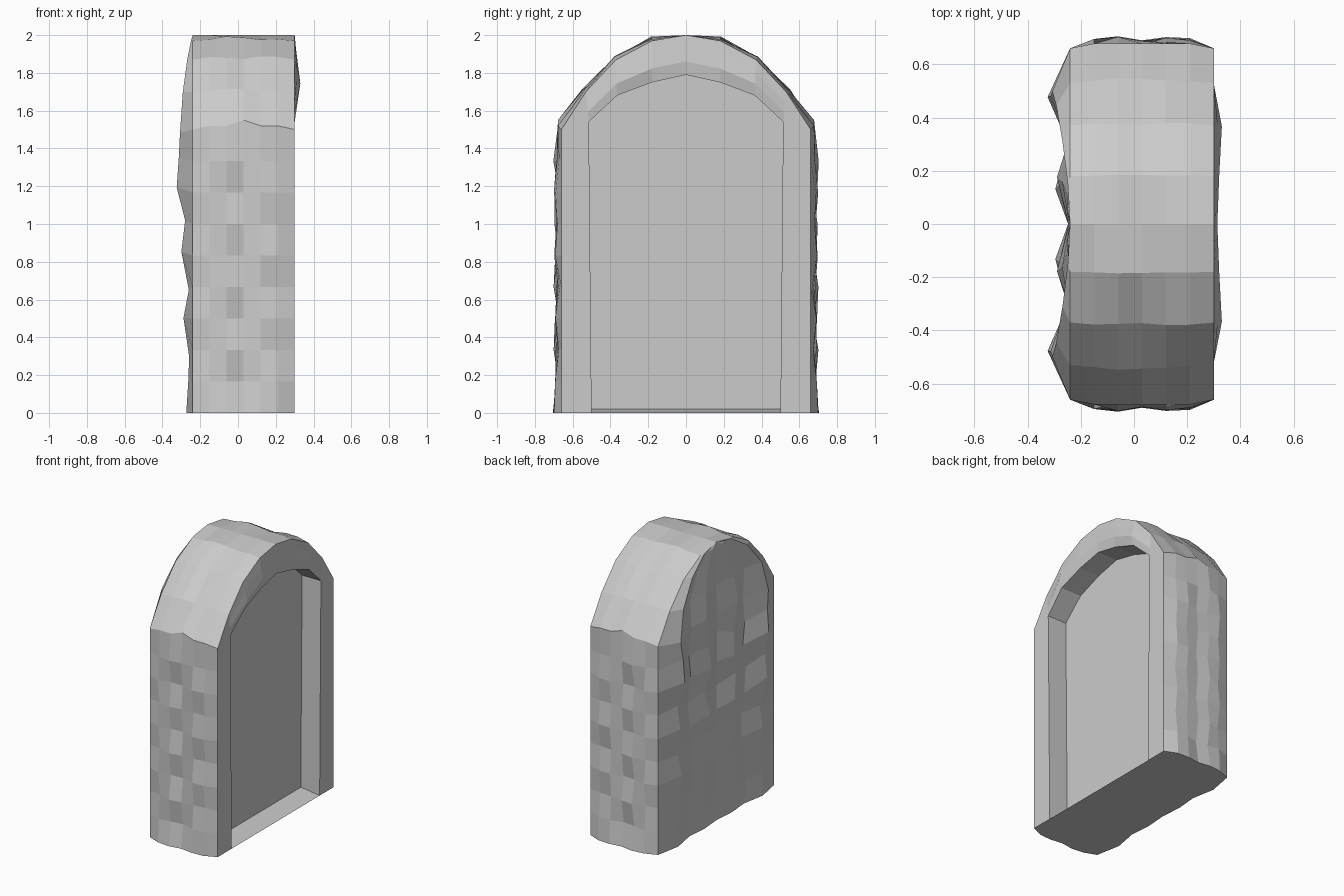
import bpy, bmesh, random
from mathutils import Vector

if "Cube" in bpy.data.objects:
    bpy.data.objects.remove(bpy.data.objects["Cube"])

random.seed(7)
BACK, FRONT, NICHE = -0.24, 0.30, 0.15
SIDE_ROWS = 9

bm = bmesh.new()
cache = {}


def vert(p):
    key = tuple(round(c, 4) for c in p)
    if key not in cache:
        cache[key] = bm.verts.new(key)
    return cache[key]


def face(points):
    vs = list(dict.fromkeys(vert(p) for p in points))
    if len(vs) > 2:
        bm.faces.new(vs)


def grid(rows):
    for a, b in zip(rows, rows[1:]):
        for i in range(len(a) - 1):
            face((a[i], a[i + 1], b[i + 1], b[i]))


def flip(p):
    return (p[0], -p[1], p[2])


def mirrored(rows):
    # continue the half arch down the other side
    return rows + [[flip(p) for p in r] for r in reversed(rows[:-1])]


# half profiles from the foot to the crown: outer silhouette and niche opening
outer = [(0.66, 1.5 * i / SIDE_ROWS) for i in range(SIDE_ROWS + 1)]
outer += [(0.53, 1.70), (0.37, 1.87), (0.18, 1.97), (0, 2.0)]
inner = [(0.50 + 0.013 * i / SIDE_ROWS, 1.4 * i / SIDE_ROWS)
         for i in range(SIDE_ROWS + 1)]
inner += [(0.515, 1.54), (0.365, 1.68), (0.18, 1.75), (0, 1.79)]
last = len(outer) - 1

# rough outer sides with high and low facets, smoother crown
col_bump = [0, 0.035, 0.045, 0.030, 0.042, 0.038, 0]
shell = []
for r, (y, z) in enumerate(outer):
    row = []
    for c, bump in enumerate(col_bump):
        inside = 0 < c < 6
        high = (r + c // 2) % 2
        d = bump * (random.uniform(0.75, 1) if high else random.uniform(0.2, 0.6))
        dz = 0
        n = Vector((1, 0))
        if r == 0:
            d = bump
        elif r == SIDE_ROWS and inside:
            d, dz = 0.018, 0.05 if c == 3 else 0.02
        elif r > SIDE_ROWS:
            n = Vector((y, z - 1.2)).normalized()
            d *= 0.6
        if r == last:
            d = 0
        row.append((BACK + 0.09 * c, y + n.x * d, z + n.y * d + dz))
    shell.append(row)
shell = mirrored(shell)
grid(shell)

# chipped back: upright ridges and valleys that keep their columns into the arch
ridge = [0.04, 0.025, 0.02, 0.05, 0.025, 0.06, 0.04, 0.09, 0.075, 0.07,
         0.055, 0.03, 0.01, 0]
weight = [0.1, 0.9, 0.15, 1, 0]
column = [0, 0.16, 0.31, 0.48]
back = []
for r, (y, z) in enumerate(outer):
    half = []
    for c, w in enumerate(weight):
        low = 0.8 if c == 3 else 0.35
        d = ridge[r] * w * random.uniform(low, 1)
        free = c < 4 and 0 < r < SIDE_ROWS + 1
        jz = random.uniform(-0.04, 0.03) if free else 0
        jy = random.uniform(-0.03, 0.03) if free and c else 0
        cy = y if c == 4 else min(column[c], y * (0.28, 0.3, 0.58, 0.84)[c])
        half.append((BACK - d, (cy if c else 0) + jy, z + jz))
    back.append([flip(p) for p in reversed(half[1:])] + half)
grid(back)

# front rim with a swollen arch, then the niche reveal
swell = {last - 2: 0.03, last - 1: 0.02, last: 0.013}
rim = []
for r, (o, i) in enumerate(zip(outer, inner)):
    row = []
    for t, k in ((0, 0), (1 / 3, 0.5), (2 / 3, 1), (1, 0.4)):
        row.append((FRONT + swell.get(r, 0) * k,
                    o[0] + (i[0] - o[0]) * t, o[1] + (i[1] - o[1]) * t))
    row.append((NICHE, i[0], max(i[1], 0.02)))
    rim.append(row)
rim = mirrored(rim)
grid(rim)

# niche back wall, gently sloping niche floor and underside
face([row[4] for row in rim])
face([rim[0][3], rim[0][4], rim[-1][4], rim[-1][3]])
face(shell[0] + rim[0][1:4] + rim[-1][3:0:-1] + shell[-1][::-1] + back[0])

bmesh.ops.recalc_face_normals(bm, faces=bm.faces)
mesh = bpy.data.meshes.new("arched_stone_niche")
bm.to_mesh(mesh)
bm.free()
obj = bpy.data.objects.new("arched_stone_niche", mesh)
bpy.context.collection.objects.link(obj)
